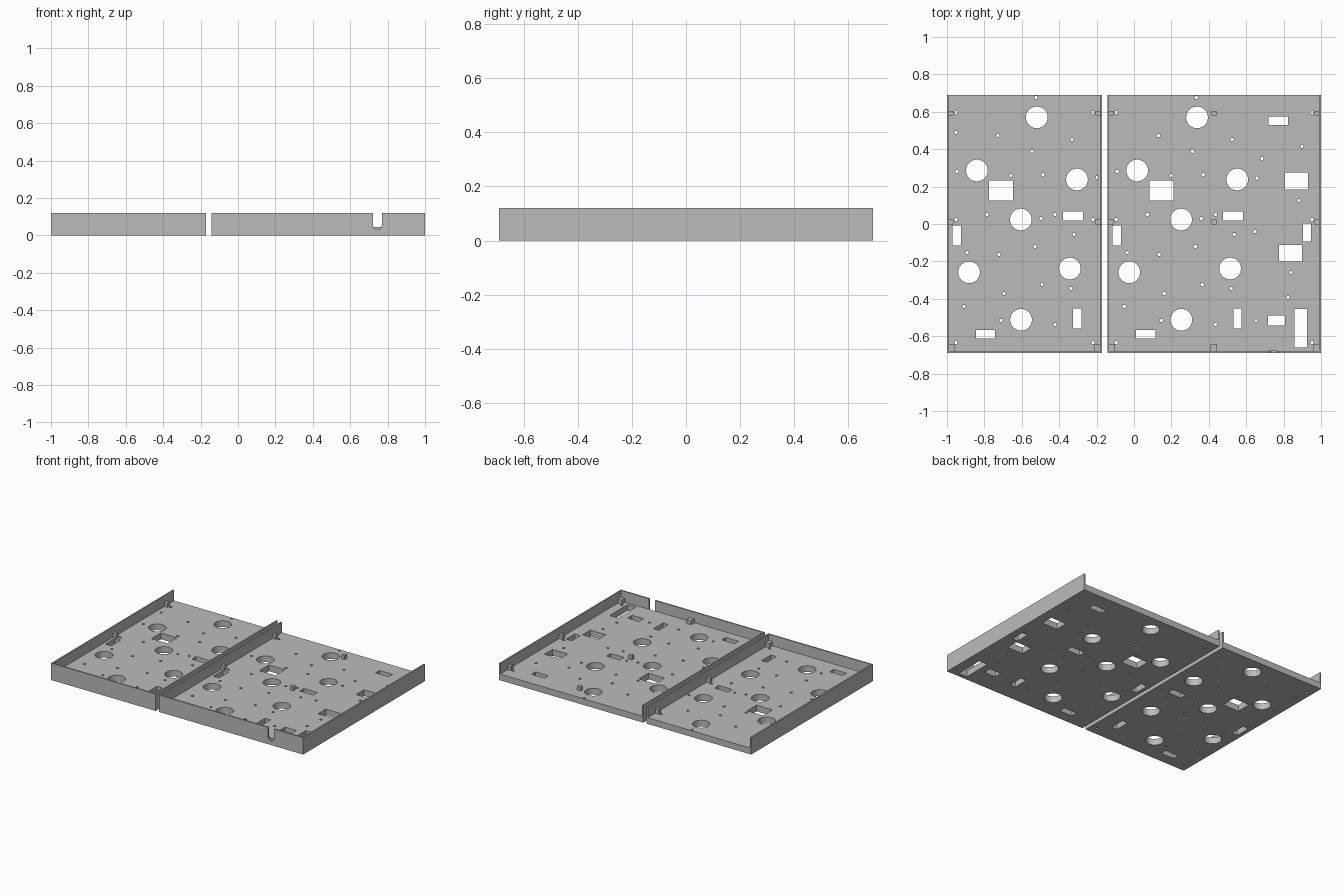
import bpy, math

if "Cube" in bpy.data.objects:
    bpy.data.objects.remove(bpy.data.objects["Cube"])

grey = bpy.data.materials.new("light grey plastic")
grey.diffuse_color = (0.5, 0.5, 0.5, 1)
grey.use_nodes = True
grey.node_tree.nodes["Principled BSDF"].inputs["Base Color"].default_value = grey.diffuse_color

WALL, FLOOR, HEIGHT, HALF_Y = 0.01, 0.045, 0.121, 0.69
SHIFT = 0.857                     # offset of the repeated hole pattern


def ring(x, y, r, n):
    return [(x + r * math.cos(2 * math.pi * i / n),
             y + r * math.sin(2 * math.pi * i / n)) for i in range(n)]


def rect(x0, x1, y0, y1):
    return [(x0, y0), (x1, y0), (x1, y1), (x0, y1)]


def plate(name, loops, thick, loc, rot=(0, 0, 0)):
    """Flat sheet from an outline and its holes, centred on its thickness."""
    cu = bpy.data.curves.new(name, 'CURVE')
    cu.dimensions = '2D'
    cu.fill_mode = 'BOTH'
    cu.extrude = thick / 2
    for loop in loops:
        sp = cu.splines.new('POLY')
        sp.points.add(len(loop) - 1)
        for p, (x, y) in zip(sp.points, loop):
            p.co = (x, y, 0, 1)
        sp.use_cyclic_u = True
    ob = bpy.data.objects.new(name, cu)
    ob.location, ob.rotation_euler = loc, rot
    bpy.context.collection.objects.link(ob)
    cu.materials.append(grey)
    bpy.ops.object.select_all(action='DESELECT')
    bpy.context.view_layer.objects.active = ob
    ob.select_set(True)
    bpy.ops.object.convert(target='MESH')
    bpy.ops.object.shade_smooth_by_angle(angle=math.radians(30))


def box(name, x0, x1, y0, y1, z0, z1):
    bpy.ops.mesh.primitive_cube_add(
        size=1, location=((x0 + x1) / 2, (y0 + y1) / 2, (z0 + z1) / 2))
    ob = bpy.context.object
    ob.name = name
    ob.scale = (x1 - x0, y1 - y0, z1 - z0)
    ob.data.materials.append(grey)


# Openings shared by both trays
round_holes = [(-.52, .57), (-.84, .286), (-.305, .238), (-.605, .024),
               (-.882, -.258), (-.343, -.238), (-.604, -.512)]
slots = [(-.775, -.647, .126, .233), (-.38, -.273, .019, .067),
         (-.971, -.926, -.115, -.008), (-.845, -.743, -.612, -.568),
         (-.325, -.282, -.56, -.453)]
screw_holes = [(-.524, .676), (-.952, .596), (-.727, .473), (-.332, .452),
               (-.545, .388), (-.947, .281), (-.658, .259), (-.487, .264),
               (-.786, .051), (-.497, .029), (-.422, .051), (-.952, .024),
               (-.321, -.056), (-.529, -.12), (-.893, -.152), (-.722, -.163),
               (-.337, -.345), (-.492, -.324), (-.695, -.372), (-.909, -.441),
               (-.711, -.516), (-.422, -.537), (-.952, -.634)]

# Openings found on one tray only
left_screws = [(-.219, .596), (-.219, .024), (-.219, -.634),
               (-.952, .489), (-.198, .249)]
right_slots = [(.72, .823, .53, .575), (.807, .93, .185, .275),
               (.903, .947, -.094, .003), (.775, .898, -.2, -.112),
               (.716, .807, -.543, -.49), (.858, .925, -.66, -.455)]
right_screws = [(.684, .35), (.898, .415), (.658, .245), (.882, .126),
                (.647, -.04), (.84, -.259), (.824, -.393), (.652, -.516),
                (.952, .596), (.952, .024), (.952, -.634)]


def tray(side, x0, x1, shift, extra_slots, extra_screws, posts, notch=None):
    # Perforated floor, open at the back
    loops = [rect(x0 + WALL, x1 - WALL, -HALF_Y + WALL, HALF_Y)]
    loops += [ring(x + shift, y, .058, 48) for x, y in round_holes]
    loops += [rect(a + shift, b + shift, c, d) for a, b, c, d in slots]
    loops += [rect(*s) for s in extra_slots]
    loops += [ring(x + shift, y, .009, 12) for x, y in screw_holes]
    loops += [ring(x, y, .009, 12) for x, y in extra_screws]
    plate(side + "_floor", loops, FLOOR, (0, 0, FLOOR / 2))

    # Side walls
    box(side + "_outer_wall_a", x0, x0 + WALL, -HALF_Y, HALF_Y, 0, HEIGHT)
    box(side + "_outer_wall_b", x1 - WALL, x1, -HALF_Y, HALF_Y, 0, HEIGHT)

    # Front wall, with a round-bottomed cable notch where needed
    a, b = x0 + WALL, x1 - WALL
    outline = [(a, 0), (b, 0), (b, HEIGHT)]
    if notch:
        r = .024
        outline.append((notch + r, HEIGHT))
        outline += [(notch + r * math.cos(t), .054 - r * math.sin(t))
                    for t in (math.pi * i / 12 for i in range(13))]
        outline.append((notch - r, HEIGHT))
    outline.append((a, HEIGHT))
    plate(side + "_front_wall", [outline], WALL,
          (0, -HALF_Y + WALL / 2, 0), (math.pi / 2, 0, 0))

    # Support posts in three rows
    for i, x in enumerate(posts):
        for j, (y, s) in enumerate(((.592, .013), (.01, .013), (-.66, .018))):
            box(f"{side}_post_{i}_{j}", x - s, x + s, y - s, y + s,
                FLOOR, FLOOR + .03)


tray("left", -1, -.17, 0, [], left_screws, (-.977, -.193))
tray("right", -.143, 1, SHIFT, right_slots, right_screws,
     (-.12, .427, .977), notch=.745)
